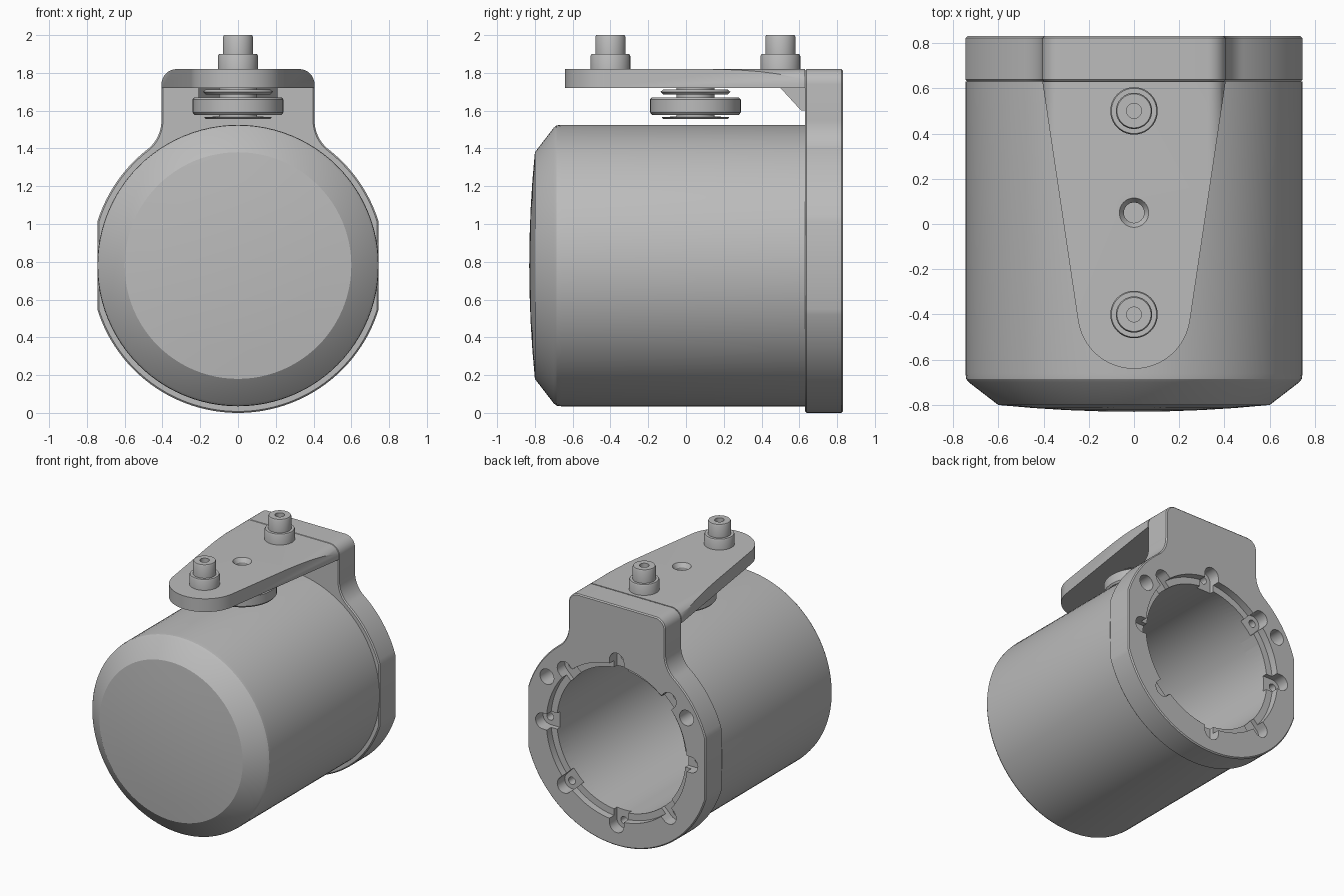
import bpy, bmesh
from math import radians, pi, cos, sin, acos, atan2
from mathutils import Vector, Matrix

if "Cube" in bpy.data.objects:
    bpy.data.objects.remove(bpy.data.objects["Cube"])

AXIS_Z = 0.78          # height of the housing axis
BORE = 0.54
NECK = 0.405           # half width of the bracket

grey = bpy.data.materials.new("plain grey")
grey.use_nodes = True
grey.diffuse_color = (0.5, 0.5, 0.5, 1)
grey.node_tree.nodes["Principled BSDF"].inputs["Base Color"].default_value = (0.5, 0.5, 0.5, 1)


def finish(name, bm):
    bmesh.ops.remove_doubles(bm, verts=bm.verts, dist=1e-5)
    bmesh.ops.recalc_face_normals(bm, faces=bm.faces)
    mesh = bpy.data.meshes.new(name)
    bm.to_mesh(mesh)
    bm.free()
    mesh.materials.append(grey)
    ob = bpy.data.objects.new(name, mesh)
    bpy.context.scene.collection.objects.link(ob)
    return ob


def lathe(name, profile, axis="Z", center=(0, 0, 0), steps=64):
    """Spin (radius, height) points around an axis."""
    bm = bmesh.new()
    c = Vector(center)
    verts = [bm.verts.new(c + Vector((r, 0, h) if axis == "Z" else (r, h, 0))) for r, h in profile]
    edges = [bm.edges.new(pair) for pair in zip(verts, verts[1:])]
    bmesh.ops.spin(bm, geom=verts + edges, cent=c, angle=2 * pi, steps=steps,
                   axis=(0, 0, 1) if axis == "Z" else (0, 1, 0))
    return finish(name, bm)


def rod(name, r, lo, hi, axis="Y", center=(0, 0, AXIS_Z), steps=32):
    return lathe(name, [(0, lo), (r, lo), (r, hi), (0, hi)], axis, center, steps)


def prism(name, points, axis, lo, hi):
    """Extrude a flat outline along an axis from lo to hi."""
    place = {"X": lambda a, b: (lo, a, b), "Y": lambda a, b: (a, lo, b), "Z": lambda a, b: (a, b, lo)}[axis]
    bm = bmesh.new()
    face = bm.faces.new([bm.verts.new(place(a, b)) for a, b in points])
    ext = bmesh.ops.extrude_face_region(bm, geom=[face])["geom"]
    step = Vector([(hi - lo) * (axis == k) for k in "XYZ"])
    bmesh.ops.translate(bm, vec=step, verts=[v for v in ext if isinstance(v, bmesh.types.BMVert)])
    return finish(name, bm)


def arc(cx, cy, r, start, end, n):
    """Points on an arc, angles in radians."""
    return [(cx + r * cos(start + (end - start) * i / n), cy + r * sin(start + (end - start) * i / n))
            for i in range(n + 1)]


def mirrored(half):
    """Close a right-hand half outline with its mirror image."""
    return half + [(-x, y) for x, y in reversed(half) if x > 1e-6]


def apply(ob, mod):
    bpy.context.view_layer.objects.active = ob
    bpy.ops.object.modifier_apply(modifier=mod.name)


def cut(ob, tool, operation="DIFFERENCE"):
    tool.hide_render = True
    mod = ob.modifiers.new("cut", "BOOLEAN")
    mod.operation, mod.solver, mod.object = operation, "EXACT", tool
    apply(ob, mod)
    bpy.data.objects.remove(tool)


# Hollow cup with a chamfered, slightly domed front
dome = [(0.60 * t, -0.83 + 0.03 * t * t) for t in (0, 0.25, 0.5, 0.75, 1)]
cup = lathe("housing_cup", dome + [(0.73, -0.70), (0.742, -0.685), (0.745, -0.66), (0.745, 0.63),
                                   (BORE, 0.63), (BORE, -0.64), (0, -0.64)],
            "Y", (0, 0, AXIS_Z), 96)

# Rear flange: disc with flat sides, filleted neck and rounded top corners
R, FIL, CORNER = 0.78, 0.2, 0.08
clip = acos(0.745 / R)
meet = atan2(0.77, NECK + FIL)
top_corner = arc(NECK - CORNER, 1.82 - CORNER, CORNER, 0, pi / 2, 8)
half = (arc(0, AXIS_Z, R, -pi / 2, -clip, 32)
        + arc(0, AXIS_Z, R, clip, meet, 14)
        + arc(NECK + FIL, 1.55, FIL, meet + pi, pi, 10)[1:]
        + top_corner)
flange = prism("rear_flange", mirrored(half), "Y", 0.63, 0.83)
bevel = flange.modifiers.new("edge", "BEVEL")
bevel.width, bevel.segments, bevel.limit_method, bevel.angle_limit = 0.008, 1, "ANGLE", radians(60)
apply(flange, bevel)

# Bore and shallow counterbore
cut(flange, rod("bore_cutter", BORE, 0.5, 0.9, steps=96))
cut(flange, rod("counterbore_cutter", 0.59, 0.775, 0.9, steps=96))

# Eight round-ended slots with screw holes
for i in range(8):
    turn = (Matrix.Translation((0, 0, AXIS_Z)) @ Matrix.Rotation(i * pi / 4, 4, "Y"))
    slot = prism("slot_cutter", [(0.45, -0.06)] + arc(0.62, 0, 0.06, -pi / 2, pi / 2, 12) + [(0.45, 0.06)],
                 "Y", 0.74, 0.9)
    slot.data.transform(turn)
    cut(flange, slot)
    hole = rod("screw_hole_cutter", 0.028, 0.66, 0.9, center=(0.62, 0, 0), steps=20)
    hole.data.transform(turn)
    cut(flange, hole)

# Two mounting holes
for side in (-1, 1):
    cut(flange, rod("mount_hole_cutter", 0.058, 0.65, 0.9, center=(side * 0.585, 0, AXIS_Z + 0.345)))

# Tapered top plate sharing the rounded top corners
plate = prism("top_plate", mirrored([(NECK, 1.72)] + top_corner), "Y", -0.7, 0.63)
outline = mirrored(arc(0, -0.39, 0.25, -pi / 2, -0.15, 20) + [(NECK, 0.63), (NECK, 0.7)])
cut(plate, prism("taper_cutter", outline, "Z", 1.6, 1.9), "INTERSECT")
cut(plate, lathe("countersink_cutter", [(0, 1.7), (0.045, 1.7), (0.045, 1.79), (0.065, 1.82),
                                        (0.065, 1.85), (0, 1.85)], center=(0, 0.05, 0), steps=32))

# Gusset under the plate
gusset = prism("gusset", [(0.50, 1.72), (0.63, 1.72), (0.63, 1.60), (0.61, 1.60)], "X", -0.21, 0.21)

# Screws with collars and sockets
screws = [lathe(name, [(0, 1.80), (0.105, 1.80), (0.105, 1.89), (0.10, 1.90), (0.08, 1.90), (0.08, 1.99),
                       (0.075, 2.0), (0.033, 2.0), (0.033, 1.94), (0, 1.94)], center=(0, y, 0), steps=40)
          for name, y in (("front_screw", -0.40), ("rear_screw", 0.50))]

# Knob below the plate
knob = lathe("clamp_knob", [(0, 1.555), (0.17, 1.555), (0.18, 1.565), (0.10, 1.57), (0.10, 1.578),
                            (0.23, 1.578), (0.24, 1.59), (0.24, 1.66), (0.23, 1.67), (0.10, 1.67),
                            (0.10, 1.685), (0.17, 1.685), (0.185, 1.70), (0.17, 1.712), (0.10, 1.712),
                            (0.10, 1.72), (0, 1.72)], center=(0, 0.05, 0), steps=48)

# Smooth shading with sharp edges kept
bpy.ops.object.select_all(action="DESELECT")
for ob in [cup, flange, plate, gusset, knob] + screws:
    ob.select_set(True)
bpy.context.view_layer.objects.active = cup
bpy.ops.object.shade_smooth_by_angle(angle=radians(30))
